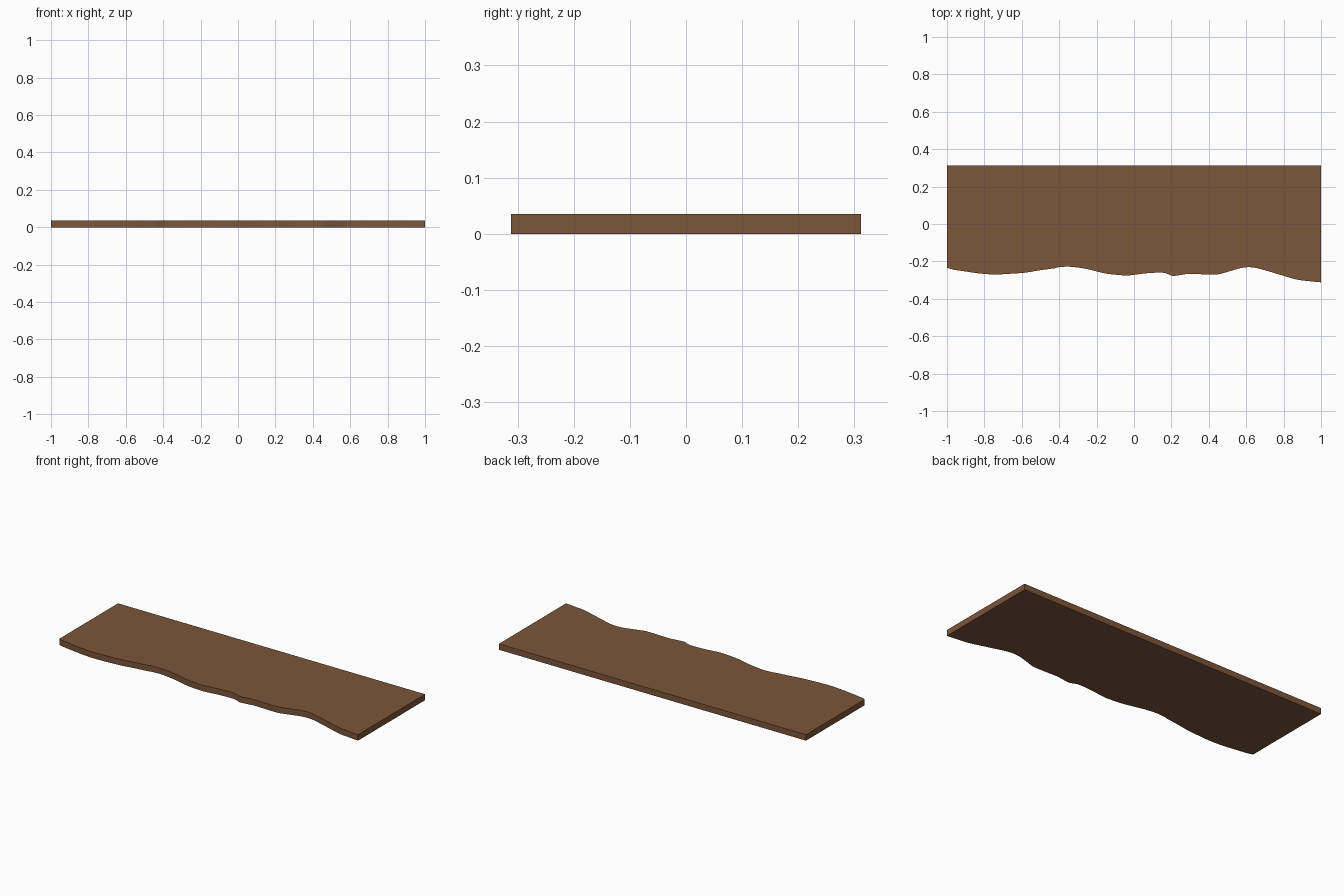
import bpy, bmesh

if "Cube" in bpy.data.objects:
    bpy.data.objects.remove(bpy.data.objects["Cube"])

THICK, BACK = 0.035, 0.312

# Live (wavy) front edge, left to right, with a tiny step near x = -0.415
left = [(-1, -0.234), (-0.97, -0.243), (-0.9, -0.254), (-0.82, -0.265), (-0.745, -0.27),
        (-0.66, -0.266), (-0.58, -0.26), (-0.5, -0.247), (-0.419, -0.236)]
right = [(-0.412, -0.232), (-0.35, -0.228), (-0.26, -0.239), (-0.155, -0.264),
         (-0.09, -0.272), (-0.03, -0.275), (0.06, -0.264), (0.15, -0.26), (0.18, -0.267),
         (0.205, -0.277), (0.24, -0.274), (0.29, -0.267), (0.37, -0.269), (0.45, -0.269),
         (0.5, -0.256), (0.57, -0.236), (0.62, -0.231), (0.67, -0.239), (0.78, -0.271),
         (0.87, -0.297), (0.93, -0.305), (1, -0.312)]


def smooth_path(pts, n=4):
    """Catmull-Rom curve through the points."""
    out = []
    for i in range(len(pts) - 1):
        a, b, c, d = pts[max(i - 1, 0)], pts[i], pts[i + 1], pts[min(i + 2, len(pts) - 1)]
        sb = (c[1] - a[1]) / (c[0] - a[0])
        sc = (d[1] - b[1]) / (d[0] - b[0])
        h = c[0] - b[0]
        for k in range(n):
            t = k / n
            y = ((2*t**3 - 3*t**2 + 1) * b[1] + (t**3 - 2*t**2 + t) * h * sb
                 + (3*t**2 - 2*t**3) * c[1] + (t**3 - t**2) * h * sc)
            out.append((b[0] + h * t, y))
    return out + [pts[-1]]


outline = smooth_path(left) + smooth_path(right) + [(1, BACK), (-1, BACK)]

# Slab: outline extruded straight up
bm = bmesh.new()
face = bm.faces.new([bm.verts.new((x, y, 0)) for x, y in outline])
ext = bmesh.ops.extrude_face_region(bm, geom=[face], use_keep_orig=True)
bmesh.ops.translate(bm, vec=(0, 0, THICK),
                    verts=[g for g in ext["geom"] if isinstance(g, bmesh.types.BMVert)])
bmesh.ops.recalc_face_normals(bm, faces=bm.faces)
mesh = bpy.data.meshes.new("live_edge_slab")
bm.to_mesh(mesh)
bm.free()

wood = bpy.data.materials.new("brown wood")
wood.diffuse_color = (0.2, 0.092, 0.042, 1)
wood.use_nodes = True
wood.node_tree.nodes["Principled BSDF"].inputs["Base Color"].default_value = wood.diffuse_color
mesh.materials.append(wood)

slab = bpy.data.objects.new("live_edge_slab", mesh)
bpy.context.collection.objects.link(slab)
bpy.context.view_layer.objects.active = slab
slab.select_set(True)
bpy.ops.object.shade_smooth_by_angle(angle=0.5)
